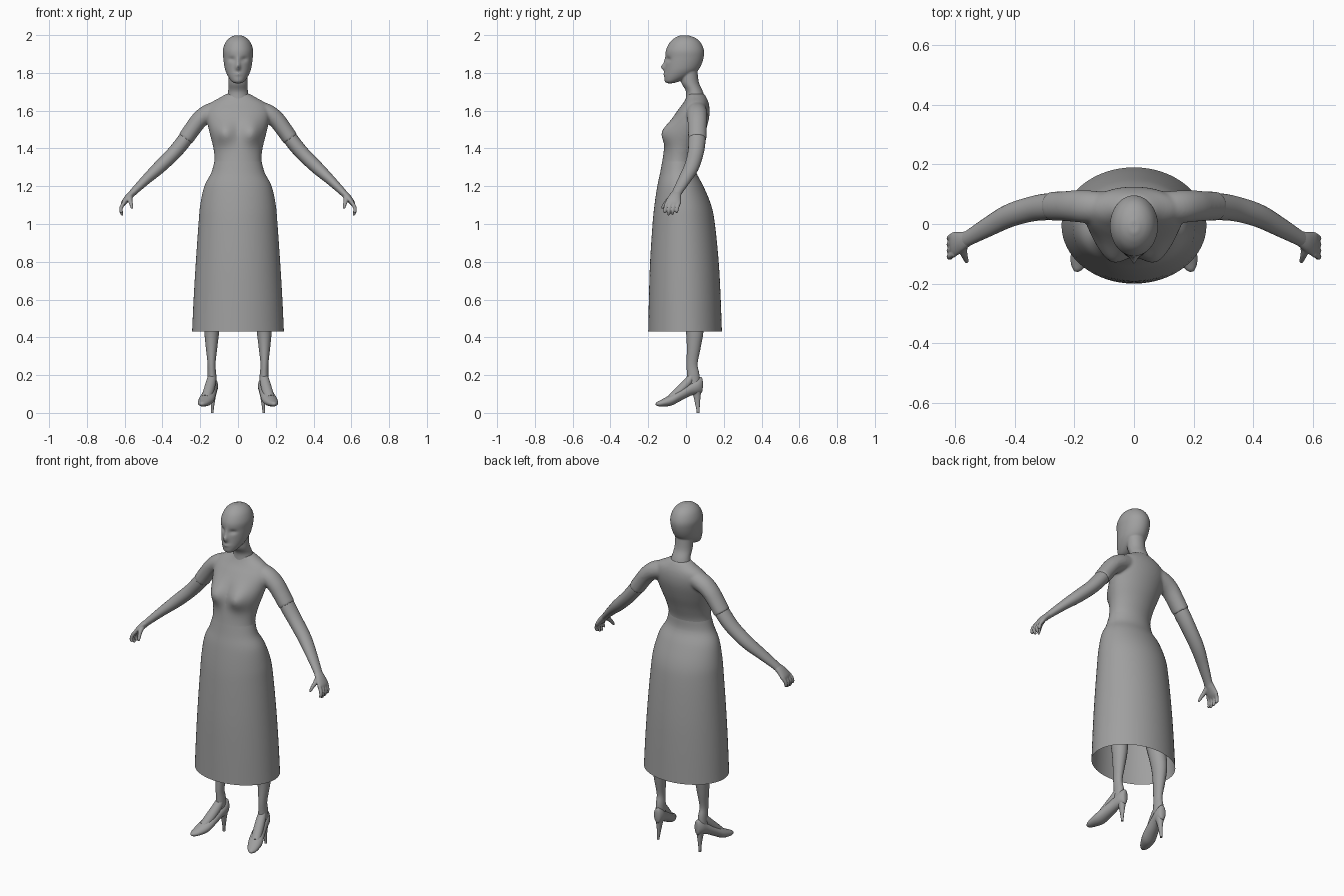
import bpy, bmesh, math
from mathutils import Vector

cube = bpy.data.objects.get("Cube")
if cube:
    bpy.data.objects.remove(cube, do_unlink=True)

GREY = (0.35, 0.35, 0.35, 1)
grey = bpy.data.materials.new("plain grey")
grey.use_nodes = True
grey.diffuse_color = GREY
grey.node_tree.nodes["Principled BSDF"].inputs["Base Color"].default_value = GREY
X, Y = Vector((1, 0, 0)), Vector((0, 1, 0))


def smooth_rows(rows, n):
    """Catmull-Rom interpolation of parameter rows."""
    out = []
    for i in range(len(rows) - 1):
        a, b, c, d = rows[max(i - 1, 0)], rows[i], rows[i + 1], rows[min(i + 2, len(rows) - 1)]
        for k in range(n):
            t = k / n
            out.append([q + t * (r - p + t * (2 * p - 5 * q + 4 * r - s + t * (3 * (q - r) + s - p))) / 2
                        for p, q, r, s in zip(a, b, c, d)])
    return out + [list(rows[-1])]


def loft(bm, rings, caps=True):
    loops = [[bm.verts.new(p) for p in ring] for ring in rings]
    for lo, hi in zip(loops, loops[1:]):
        for i in range(len(lo)):
            j = (i + 1) % len(lo)
            bm.faces.new((lo[i], lo[j], hi[j], hi[i]))
    if caps:
        bm.faces.new(loops[0][::-1])
        bm.faces.new(loops[-1])


def level_loft(bm, rows, caps=True, bump=None, n=5, sides=64):
    """Stack of level ovals; rows are height, half width, front, back."""
    rings = []
    for z, w, front, back in smooth_rows(rows, n):
        ring = []
        for i in range(sides):
            a = 2 * math.pi * i / sides
            p = Vector((w * math.cos(a), (front + back) / 2 + (back - front) / 2 * math.sin(a), z))
            if bump and math.sin(a) < 0:
                p.y -= bump(p.x, z) * min(1, -2 * math.sin(a))
            ring.append(p)
        rings.append(ring)
    loft(bm, rings, caps)


def tube(bm, rows, side=1, ref=Y, tangent=None, n=5, sides=20):
    """Tube along a path; rows are x, y, z, radius across ref, radius along ref."""
    rows = smooth_rows(rows, n)
    pts = [Vector(r[:3]) for r in rows]
    rings = []
    for k, (p, r) in enumerate(zip(pts, rows)):
        t = tangent or (pts[min(k + 1, len(pts) - 1)] - pts[max(k - 1, 0)]).normalized()
        v = (ref - t * ref.dot(t)).normalized()
        u = t.cross(v)
        ring = []
        for i in range(sides):
            a = 2 * math.pi * i / sides
            q = p + u * (r[3] * math.cos(a)) + v * (r[4] * math.sin(a))
            ring.append((q.x * side, q.y, q.z))
        rings.append(ring)
    loft(bm, rings)


def finish(name, bm, voxel=None):
    bmesh.ops.recalc_face_normals(bm, faces=bm.faces)
    me = bpy.data.meshes.new(name)
    bm.to_mesh(me)
    bm.free()
    me.materials.append(grey)
    ob = bpy.data.objects.new(name, me)
    bpy.context.collection.objects.link(ob)
    bpy.ops.object.select_all(action='DESELECT')
    ob.select_set(True)
    bpy.context.view_layer.objects.active = ob
    bpy.ops.object.shade_smooth_by_angle(angle=math.radians(50))
    if voxel:
        rm = ob.modifiers.new("Blend", 'REMESH')
        rm.mode, rm.voxel_size, rm.use_smooth_shade = 'VOXEL', voxel, True
        sm = ob.modifiers.new("Soften", 'SMOOTH')
        sm.factor, sm.iterations = 0.5, 6
    return ob


def gauss(x, z, cx, cz, sx, sz):
    return math.exp(-((x - cx) / sx) ** 2 - ((z - cz) / sz) ** 2)


# Skirt: open shell from waist to hem
waist = [(1.2, .178, -.152, .092), (1.27, .142, -.137, .056), (1.33, .125, -.126, .05)]
skirt = bmesh.new()
level_loft(skirt, [(.43, .243, -.2, .19), (.62, .234, -.196, .183), (.8, .223, -.19, .173),
                   (1, .209, -.177, .153), (1.1, .2, -.167, .133)] + waist, caps=False)
finish("skirt", skirt)

# Bodice with short sleeves blended together
def bust(x, z):
    return .042 * gauss(abs(x), z, .075, 1.485, .055, .06)

bodice = bmesh.new()
level_loft(bodice, waist + [(1.4, .13, -.115, .07), (1.48, .15, -.1, .1), (1.55, .165, -.075, .12),
                            (1.6, .168, -.045, .125), (1.64, .145, -.015, .12),
                            (1.67, .095, .002, .108), (1.69, .06, .008, .095)], bump=bust)
for side in (1, -1):
    tube(bodice, [(.07, .055, 1.61, .05, .05), (.15, .058, 1.588, .05, .055), (.2, .06, 1.555, .046, .053),
                  (.24, .06, 1.505, .044, .05), (.278, .06, 1.45, .043, .049)], side)
finish("bodice", bodice, .007)

# Head and neck
def face(x, z):
    nose = .02 * gauss(x, z, 0, 1.83, .012, .017) + .008 * gauss(x, z, 0, 1.855, .01, .03)
    eyes = .011 * gauss(abs(x), z, .033, 1.872, .018, .012)
    lips = .006 * gauss(x, z, 0, 1.793, .02, .008)
    return nose - eyes + lips

head = bmesh.new()
level_loft(head, [(1.745, .018, -.1, -.07), (1.755, .034, -.112, -.035), (1.78, .052, -.115, .02),
                  (1.81, .066, -.112, .06), (1.84, .073, -.11, .08), (1.88, .078, -.108, .093),
                  (1.92, .08, -.106, .095), (1.96, .067, -.087, .078), (1.985, .045, -.06, .05),
                  (1.999, .016, -.03, .012)], bump=face)
level_loft(head, [(1.64, .066, -.004, .11), (1.7, .053, 0, .09), (1.75, .05, -.025, .068), (1.82, .05, -.03, .06)])
finish("head_and_neck", head, .004)

for side, label in ((1, "left"), (-1, "right")):
    # Bare arm below the sleeve
    arm = bmesh.new()
    tube(arm, [(.24, .06, 1.505, .038, .044), (.29, .058, 1.435, .039, .045), (.345, .05, 1.37, .037, .042),
               (.42, .027, 1.297, .034, .039), (.49, -.01, 1.232, .026, .033),
               (.555, -.047, 1.168, .019, .026), (.575, -.057, 1.145, .017, .028)], side)
    finish(label + "_arm", arm)

    # Hand: palm, four fingers and thumb
    hand = bmesh.new()
    tube(hand, [(.55, -.045, 1.172, .017, .023), (.578, -.058, 1.145, .018, .033),
                (.602, -.067, 1.115, .015, .041), (.612, -.07, 1.098, .009, .036)], side)
    for i in range(4):
        y = -.1 + i * .021
        drop = (.012, 0, .003, .014)[i]
        tube(hand, [(.602, y, 1.115, .011, .011), (.617, y - .008, 1.09, .01, .01),
                    (.62, y - .012, 1.068, .009, .009), (.613, y - .013, 1.05 + drop, .007, .007),
                    (.61, y - .013, 1.045 + drop, .003, .003)], side, n=3, sides=10)
    tube(hand, [(.57, -.065, 1.15, .014, .014), (.572, -.092, 1.128, .013, .013),
                (.566, -.113, 1.105, .01, .01), (.561, -.126, 1.085, .007, .007),
                (.56, -.128, 1.08, .003, .003)], side, ref=X, n=3, sides=10)
    finish(label + "_hand", hand, .0035)

    # Leg and instep
    leg = bmesh.new()
    tube(leg, [(.1, 0, 1.05, .08, .085), (.11, .005, .8, .068, .075), (.13, .025, .58, .048, .055),
               (.138, .045, .45, .041, .048), (.14, .042, .36, .032, .038), (.14, .032, .26, .021, .029),
               (.138, .038, .2, .023, .033), (.138, .04, .13, .024, .034)], side)
    tube(leg, [(.138, .035, .2, .018, .02), (.143, .01, .163, .024, .026), (.157, -.04, .112, .025, .028),
               (.17, -.08, .078, .02, .025)], side, ref=X)
    finish(label + "_leg", leg)

    # Pointed shoe, turned outwards, on a thin heel
    shoe = bmesh.new()
    tube(shoe, [(.128, .088, .15, .02, .008), (.13, .082, .147, .042, .019), (.134, .06, .142, .043, .029),
                (.142, .02, .124, .035, .032), (.154, -.03, .096, .033, .037), (.169, -.08, .068, .03, .04),
                (.185, -.13, .052, .018, .028), (.191, -.152, .048, .011, .015), (.194, -.16, .047, .004, .005)],
         side, ref=X, tangent=Vector((.2, -1, 0)).normalized())
    tube(shoe, [(.133, .055, .12, .024, .028), (.133, .058, .095, .017, .02), (.134, .061, .05, .01, .013),
                (.136, .064, .012, .007, .008), (.136, .064, 0, .007, .008)], side)
    finish(label + "_shoe", shoe)
